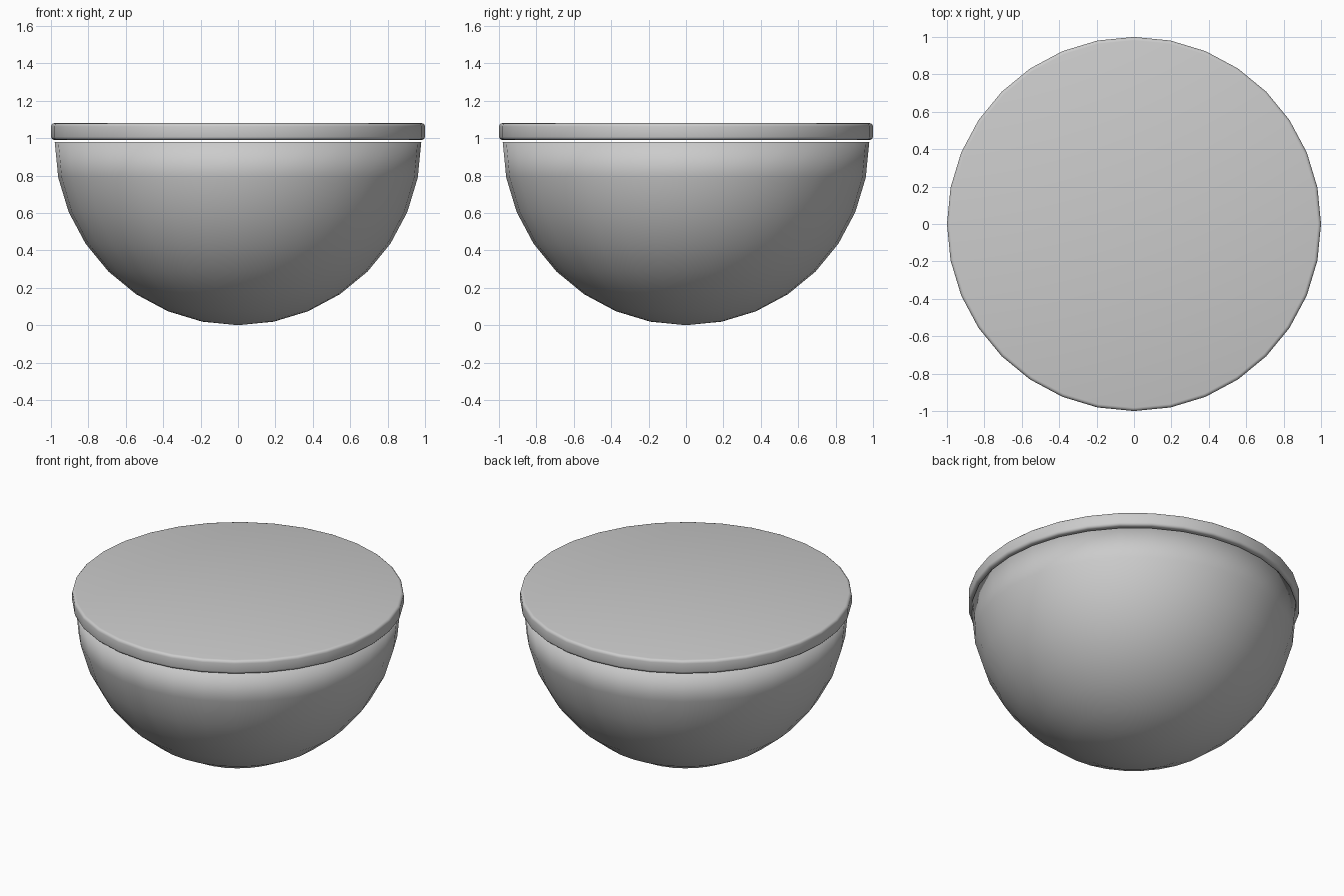
import bpy, bmesh, math

if "Cube" in bpy.data.objects:
    bpy.data.objects.remove(bpy.data.objects["Cube"])

SIDES = 32
R = 0.98


def lathe(name, profile):
    """Spin a (radius, z) profile around z; a zero radius becomes a pole, open ends get a cap."""
    bm = bmesh.new()
    rings = []
    for r, z in profile:
        if r < 1e-6:
            rings.append([bm.verts.new((0, 0, z))] * SIDES)
        else:
            rings.append([bm.verts.new((r * math.cos(2 * math.pi * i / SIDES),
                                        r * math.sin(2 * math.pi * i / SIDES), z))
                          for i in range(SIDES)])
    for a, b in zip(rings, rings[1:]):
        for i in range(SIDES):
            j = (i + 1) % SIDES
            bm.faces.new(list(dict.fromkeys((a[i], a[j], b[j], b[i]))))
    for ring in (rings[0], rings[-1]):
        if len(set(ring)) > 1:
            bm.faces.new(ring)
    bmesh.ops.recalc_face_normals(bm, faces=bm.faces)
    mesh = bpy.data.meshes.new(name)
    bm.to_mesh(mesh)
    bm.free()
    mesh.shade_smooth()
    obj = bpy.data.objects.new(name, mesh)
    bpy.context.collection.objects.link(obj)
    return obj


# Hemispherical bowl with a closed flat top
steps = 8
arc = [i * math.pi / 2 / steps for i in range(steps + 1)]
lathe("bowl", [(R * math.sin(t), R - R * math.cos(t)) for t in arc])

# Thin round lid with rounded rims, floating just above the bowl
lo, hi, b = 0.99, 1.08, 0.018
quarter = [i * math.pi / 2 / 3 for i in range(4)]
lower = [(1 - b + b * math.sin(t), lo + b - b * math.cos(t)) for t in quarter]
upper = [(1 - b + b * math.cos(t), hi - b + b * math.sin(t)) for t in quarter]
lathe("lid", lower + upper)
